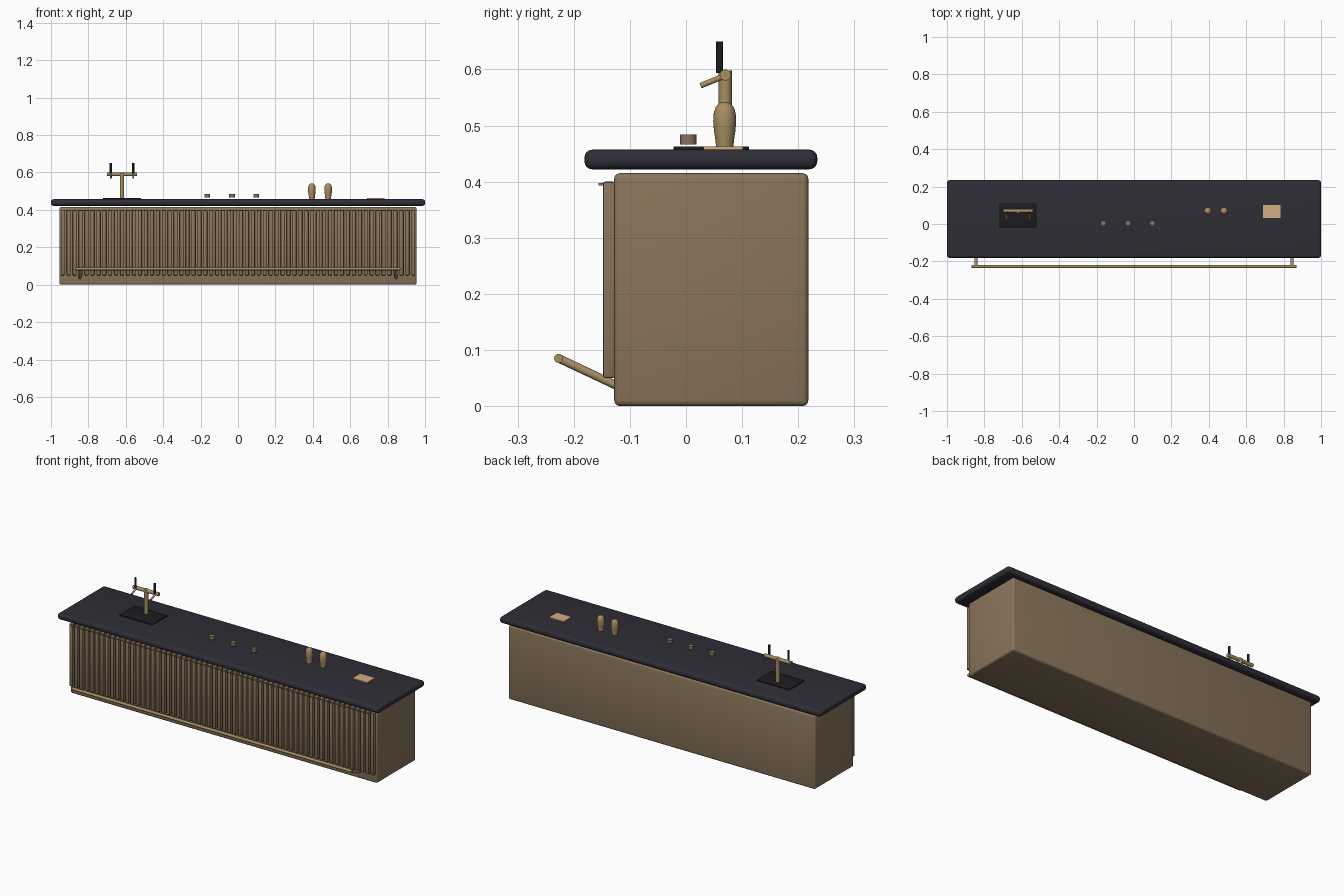
import bpy, math
from mathutils import Vector

if "Cube" in bpy.data.objects:
    bpy.data.objects.remove(bpy.data.objects["Cube"])


def mat(name, r, g, b):
    m = bpy.data.materials.new(name)
    m.diffuse_color = (r, g, b, 1)
    m.use_nodes = True
    m.node_tree.nodes["Principled BSDF"].inputs["Base Color"].default_value = m.diffuse_color
    return m


WOOD = mat("wood", 0.25, 0.175, 0.105)
STONE = mat("dark_stone", 0.028, 0.027, 0.038)
BRASS = mat("brass", 0.38, 0.27, 0.12)
BLACK = mat("black", 0.012, 0.012, 0.014)
PAPER = mat("napkin", 0.65, 0.42, 0.23)


def finish(o, name, m, angle=40):
    o.name = name
    o.data.materials.append(m)
    bpy.ops.object.select_all(action='DESELECT')
    o.select_set(True)
    bpy.context.view_layer.objects.active = o
    bpy.ops.object.shade_smooth_by_angle(angle=math.radians(angle))
    return o


def box(name, lo, hi, m, bevel=0, seg=3):
    c = [(a + b) / 2 for a, b in zip(lo, hi)]
    bpy.ops.mesh.primitive_cube_add(size=1, location=c)
    o = bpy.context.object
    o.scale = [b - a for a, b in zip(lo, hi)]
    bpy.ops.object.transform_apply(location=False, rotation=False, scale=True)
    if bevel:
        b = o.modifiers.new("bevel", 'BEVEL')
        b.width, b.segments = bevel, seg
        bpy.ops.object.modifier_apply(modifier="bevel")
    return finish(o, name, m)


def rod(name, a, b, r, m, sides=24):
    a, b = Vector(a), Vector(b)
    d = b - a
    bpy.ops.mesh.primitive_cylinder_add(vertices=sides, radius=r, depth=d.length,
                                        location=(a + b) / 2)
    o = bpy.context.object
    o.rotation_euler = d.to_track_quat('Z', 'Y').to_euler()
    return finish(o, name, m)


def lathe(name, x, y, z, profile, m, n=24):
    verts, faces = [], []
    for r, h in profile:
        for i in range(n):
            t = 2 * math.pi * i / n
            verts.append((x + r * math.cos(t), y + r * math.sin(t), z + h))
    for k in range(len(profile) - 1):
        for i in range(n):
            j = (i + 1) % n
            faces.append((k * n + i, k * n + j, (k + 1) * n + j, (k + 1) * n + i))
    faces.append(tuple(reversed(range(n))))
    faces.append(tuple(range((len(profile) - 1) * n, len(profile) * n)))
    me = bpy.data.meshes.new(name)
    me.from_pydata(verts, [], faces)
    o = bpy.data.objects.new(name, me)
    bpy.context.collection.objects.link(o)
    return finish(o, name, m)


# Counter body and worktop
box("counter_body", (-0.955, -0.128, 0), (0.955, 0.218, 0.415), WOOD, 0.01)
box("worktop", (-1, -0.181, 0.422), (1, 0.234, 0.457), STONE, 0.014, 4)

# Fluted front slats and the slim trim above them
COUNT = 60
for i in range(COUNT):
    x = -0.937 + 1.874 * i / (COUNT - 1)
    box("front_slat", (x - 0.0105, -0.148, 0.05), (x + 0.0105, -0.126, 0.40), WOOD, 0.004, 2)
box("slat_trim", (-0.93, -0.156, 0.393), (0.93, -0.146, 0.398), WOOD)

# Foot rail with brackets
rod("foot_rail", (-0.87, -0.227, 0.085), (0.87, -0.227, 0.085), 0.008, BRASS)
for s in (-1, 1):
    rod("rail_bracket", (s * 0.845, -0.125, 0.037), (s * 0.845, -0.227, 0.085), 0.0075, BRASS)

# Drip tray and double beer tap
TX, TY = -0.62, 0.07
box("drip_tray", (-0.722, -0.022, 0.456), (-0.518, 0.112, 0.463), BLACK, 0.002, 2)
rod("tap_column", (TX, TY, 0.46), (TX, TY, 0.598), 0.0118, BRASS)
rod("tap_crossbar", (TX - 0.08, TY, 0.59), (TX + 0.08, TY, 0.59), 0.01, BRASS)
for s in (-1, 1):
    x = TX + s * 0.06
    rod("tap_spout", (x, TY, 0.589), (x, 0.026, 0.571), 0.005, BRASS)
    rod("tap_handle", (x, 0.06, 0.594), (x, 0.06, 0.65), 0.0062, BLACK, 16)

# Small cups
for x in (-0.165, -0.032, 0.098):
    rod("cup", (x, 0.004, 0.466), (x, 0.004, 0.484), 0.0148, WOOD)

# Shakers
SHAKER = [(0.0150, 0), (0.0165, 0.018), (0.0192, 0.035), (0.0205, 0.052),
          (0.0195, 0.066), (0.0165, 0.076), (0.011, 0.083), (0.004, 0.086)]
for x in (0.395, 0.482):
    lathe("shaker", x, 0.069, 0.456, SHAKER, BRASS)

# Napkin stack
box("napkins", (0.69, 0.031, 0.456), (0.782, 0.102, 0.463), PAPER)
